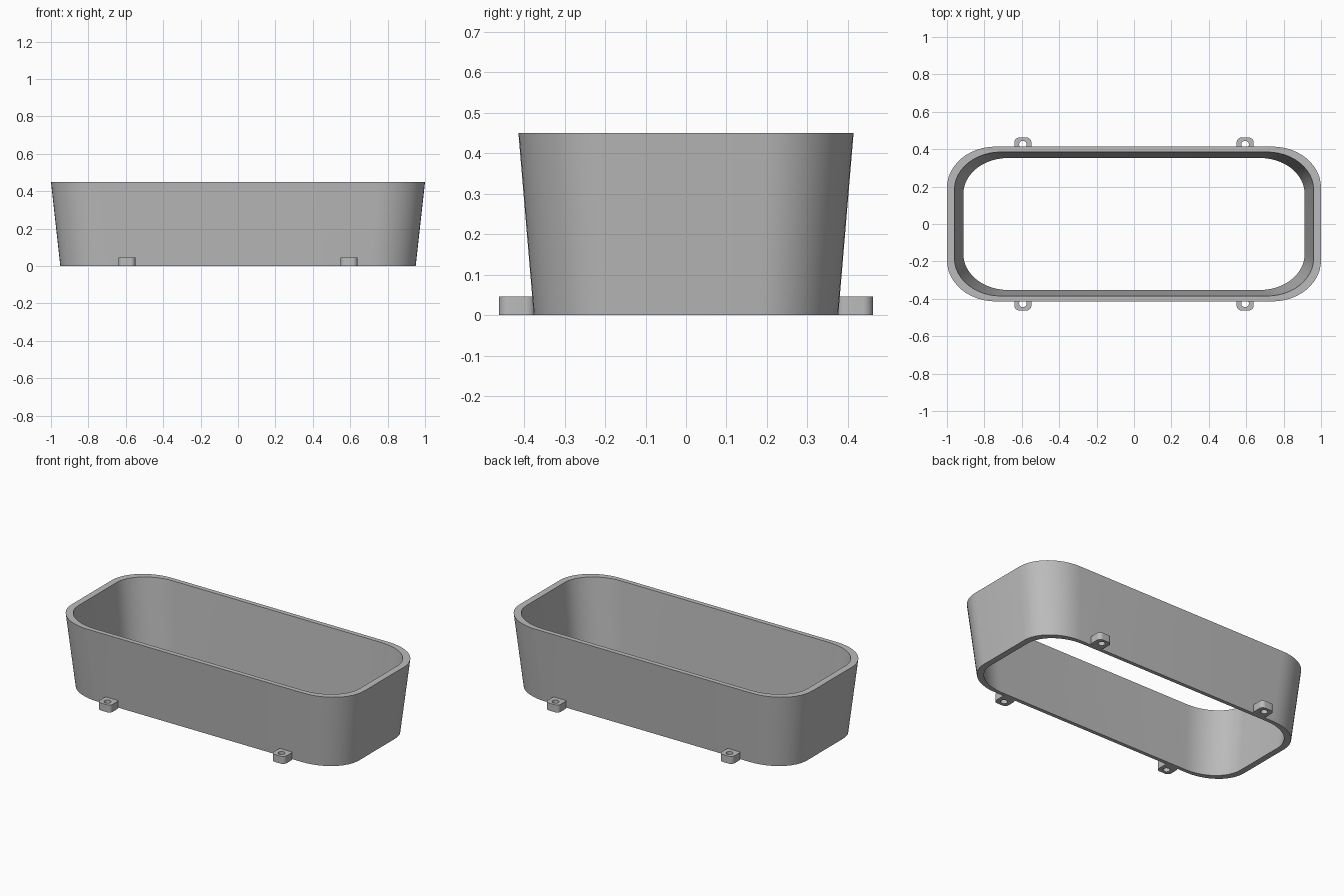
import bpy, bmesh
from math import cos, sin, pi, radians

cube = bpy.data.objects.get("Cube")
if cube:
    bpy.data.objects.remove(cube, do_unlink=True)

# Plain grey material
grey = bpy.data.materials.new("plain grey")
grey.use_nodes = True
grey.diffuse_color = (0.5, 0.5, 0.5, 1)
grey.node_tree.nodes["Principled BSDF"].inputs["Base Color"].default_value = grey.diffuse_color


def rounded_loop(bm, centre, half, radius, z, steps=12):
    """Ring of vertices around a rectangle with elliptical corners."""
    verts = []
    for corner, (sx, sy) in enumerate([(1, 1), (-1, 1), (-1, -1), (1, -1)]):
        for i in range(steps + 1):
            a = (corner + i / steps) * pi / 2
            x = sx * (half[0] - radius[0]) + radius[0] * cos(a)
            y = sy * (half[1] - radius[1]) + radius[1] * sin(a)
            verts.append(bm.verts.new((centre[0] + x, centre[1] + y, z)))
    return verts


def closed_wall(name, loops):
    """Join consecutive rings, and the last to the first, into a tube."""
    bm = bmesh.new()
    rings = [rounded_loop(bm, *args) for args in loops]
    count = len(rings[0])
    for a, b in zip(rings, rings[1:] + rings[:1]):
        for i in range(count):
            j = (i + 1) % count
            bm.faces.new((a[i], a[j], b[j], b[i]))
    bmesh.ops.remove_doubles(bm, verts=bm.verts, dist=1e-5)
    bmesh.ops.recalc_face_normals(bm, faces=bm.faces)
    mesh = bpy.data.meshes.new(name)
    bm.to_mesh(mesh)
    bm.free()
    mesh.materials.append(grey)
    obj = bpy.data.objects.new(name, mesh)
    bpy.context.collection.objects.link(obj)
    bpy.ops.object.select_all(action="DESELECT")
    obj.select_set(True)
    bpy.context.view_layer.objects.active = obj
    bpy.ops.object.shade_smooth_by_angle(angle=radians(30))
    return obj


# Tapered open shell: outside bottom, outside top, inside top, inside bottom
height = 0.45
mid = (0, 0)
closed_wall("tapered_shell", [
    (mid, (0.95, 0.376), (0.25, 0.2), 0),
    (mid, (1.0, 0.414), (0.26, 0.22), height),
    (mid, (0.96, 0.385), (0.25, 0.2), height),
    (mid, (0.912, 0.353), (0.24, 0.19), 0),
])

# Screw tabs with a vertical hole at the foot of both long sides
tab_height, hole = 0.046, (0.02, 0.02)
for side, y in (("front", -1), ("back", 1)):
    for hand, x in (("right", -0.594), ("left", 0.594)):
        body = ((x, y * 0.416), (0.045, 0.046), (0.025, 0.025))
        bore = ((x, y * 0.425), hole, hole)
        closed_wall(f"{side}_{hand}_tab", [
            (*body, 0), (*body, tab_height), (*bore, tab_height), (*bore, 0)])
